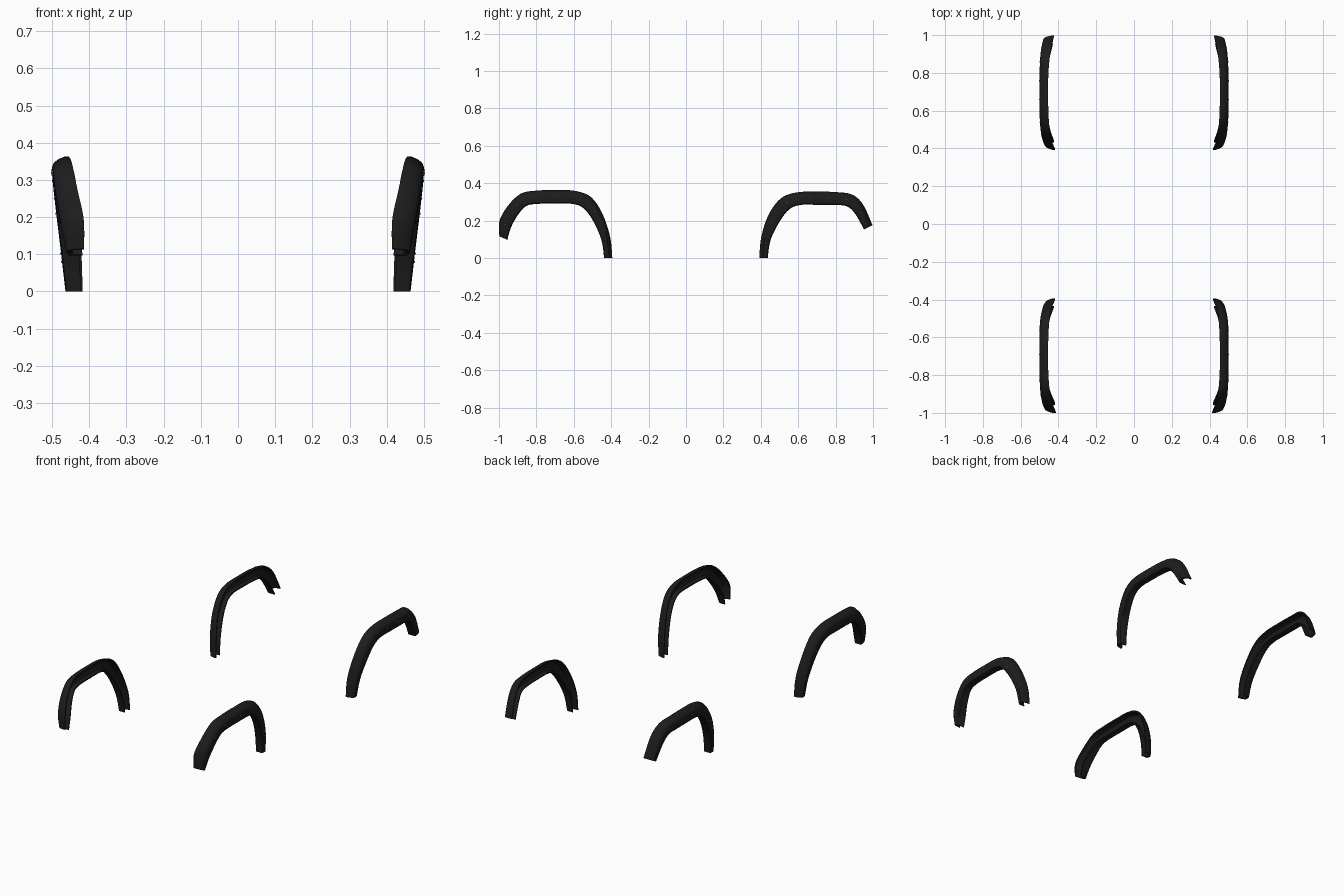
import bpy, bmesh, math
from mathutils import Vector

if "Cube" in bpy.data.objects:
    bpy.data.objects.remove(bpy.data.objects["Cube"])


def material(name, c):
    m = bpy.data.materials.new(name)
    m.diffuse_color = (c, c, c, 1)
    m.use_nodes = True
    m.node_tree.nodes["Principled BSDF"].inputs["Base Color"].default_value = m.diffuse_color
    return m


black = material("black_plastic", 0.012)
steel = material("bolt_steel", 0.35)

# Stations: outer edge (y, z), wheel-side edge (y, z), outermost x, body-side x
FRONT = [
    (-0.998, 0.115, -0.955, 0.097, 0.462, 0.414),
    (-0.998, 0.195, -0.937, 0.160, 0.476, 0.415),
    (-0.955, 0.275, -0.900, 0.228, 0.489, 0.432),
    (-0.885, 0.343, -0.855, 0.277, 0.497, 0.446),
    (-0.800, 0.360, -0.795, 0.289, 0.500, 0.453),
    (-0.690, 0.363, -0.690, 0.290, 0.500, 0.455),
    (-0.590, 0.358, -0.600, 0.288, 0.500, 0.453),
    (-0.505, 0.323, -0.545, 0.263, 0.498, 0.448),
    (-0.445, 0.232, -0.495, 0.195, 0.489, 0.438),
    (-0.405, 0.110, -0.452, 0.095, 0.476, 0.422),
    (-0.394, 0.000, -0.438, 0.000, 0.464, 0.418),
]
REAR = [
    (0.392, 0.000, 0.437, 0.000, 0.464, 0.418),
    (0.402, 0.110, 0.452, 0.095, 0.476, 0.422),
    (0.440, 0.228, 0.498, 0.190, 0.489, 0.438),
    (0.505, 0.317, 0.550, 0.258, 0.497, 0.448),
    (0.590, 0.350, 0.610, 0.283, 0.500, 0.453),
    (0.700, 0.355, 0.700, 0.284, 0.500, 0.455),
    (0.800, 0.352, 0.790, 0.283, 0.500, 0.453),
    (0.885, 0.340, 0.860, 0.276, 0.497, 0.446),
    (0.945, 0.288, 0.905, 0.235, 0.491, 0.435),
    (0.997, 0.175, 0.952, 0.152, 0.480, 0.424),
]
# Hollow section: (across from outer to wheel edge, from body side to outermost)
SECTION = [(0, 0), (0, .25), (.12, .68), (.24, .9), (.4, 1), (.7, .98), (.93, .93),
           (1, .82), (1, .1), (.9, .1), (.88, .6), (.7, .74), (.4, .74), (.22, .6),
           (.12, .25), (.12, 0)]


def smooth_path(pts, n=5):
    out = []
    for i in range(len(pts) - 1):
        quad = [pts[max(0, min(len(pts) - 1, i + k))] for k in (-1, 0, 1, 2)]
        for s in range(n):
            t = s / n
            out.append([.5 * (2 * b + (c - a) * t + (2 * a - 5 * b + 4 * c - d) * t * t
                              + (3 * b - a - 3 * c + d) * t ** 3)
                        for a, b, c, d in zip(*quad)])
    return out + [list(pts[-1])]


def place(st, a, w):
    yo, zo, yi, zi, xo, xi = st
    return Vector((xi + (xo - xi) * w, yo + (yi - yo) * a, zo + (zi - zo) * a))


def finish(bm, name, side, mat):
    for v in bm.verts:
        v.co.x *= side
    bmesh.ops.recalc_face_normals(bm, faces=bm.faces)
    me = bpy.data.meshes.new(name)
    bm.to_mesh(me)
    bm.free()
    me.materials.append(mat)
    ob = bpy.data.objects.new(name, me)
    bpy.context.collection.objects.link(ob)
    bpy.context.view_layer.objects.active = ob
    ob.select_set(True)
    bpy.ops.object.shade_smooth_by_angle(angle=math.radians(35))
    ob.select_set(False)


def flare(name, stations, side):
    path = smooth_path(stations)
    # Swept arch shell with closed ends
    bm = bmesh.new()
    rings = [[bm.verts.new(place(st, a, w)) for a, w in SECTION] for st in path]
    n = len(SECTION)
    for r, q in zip(rings, rings[1:]):
        for k in range(n):
            bm.faces.new((r[k], r[(k + 1) % n], q[(k + 1) % n], q[k]))
    bm.faces.new(rings[0])
    bm.faces.new(rings[-1])
    finish(bm, name + "_fender_flare", side, black)

    # Row of small bolt heads on the outer face
    bm = bmesh.new()
    for i in range(7):
        st = path[round((len(path) - 1) * (.1 + .8 * i / 6))]
        head = bmesh.ops.create_uvsphere(bm, u_segments=8, v_segments=6, radius=.004)
        bmesh.ops.translate(bm, verts=head["verts"], vec=place(st, .5, .97))
    finish(bm, name + "_bolts", side, steel)


for label, side in (("right", 1), ("left", -1)):
    flare("front_" + label, FRONT, side)
    flare("rear_" + label, REAR, side)
